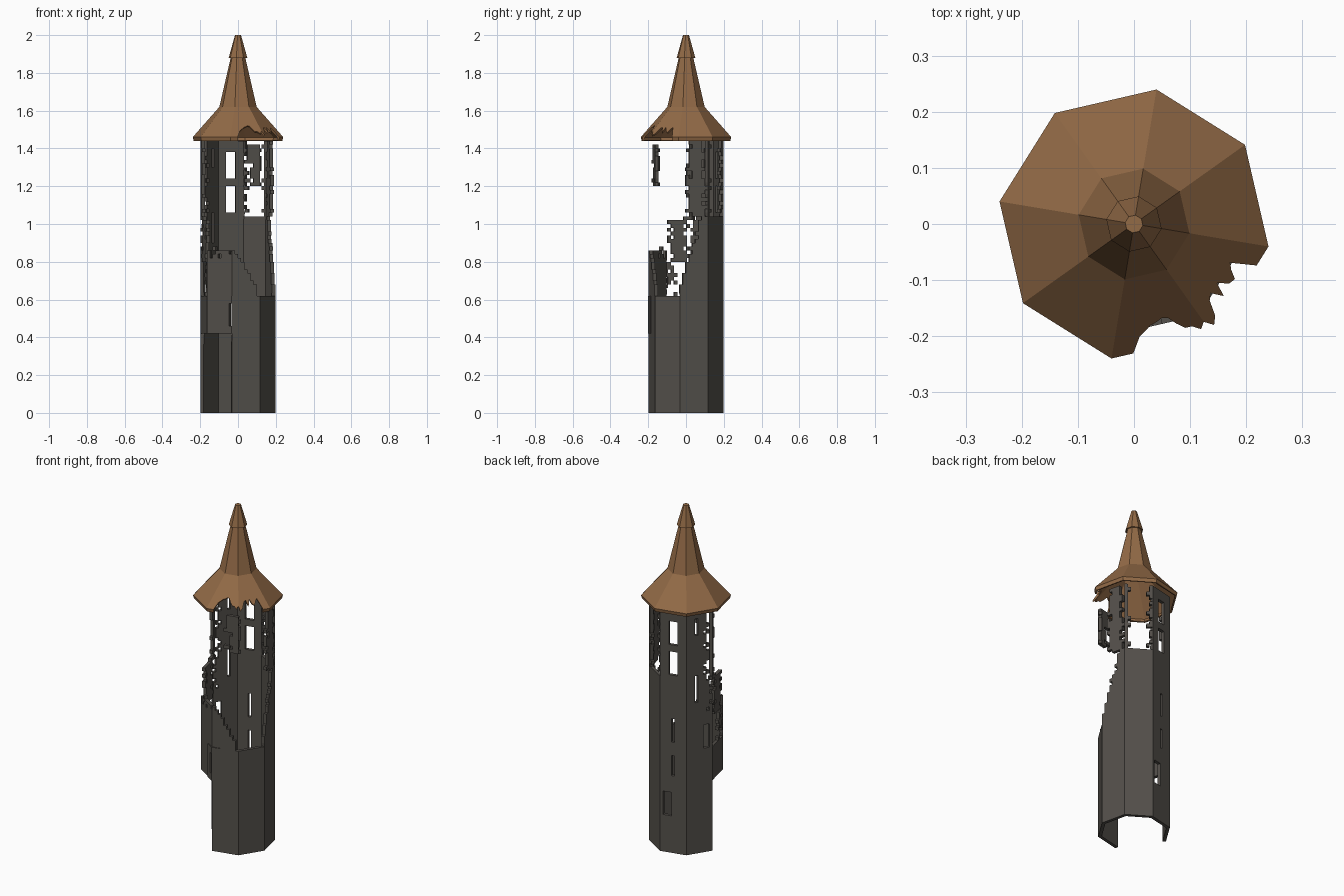
import bpy, bmesh, math, random
from mathutils import Vector

if "Cube" in bpy.data.objects:
    bpy.data.objects.remove(bpy.data.objects["Cube"])

random.seed(4)
START = math.radians(-9.5)      # angle of the first corner of the octagon
COLS = 9                        # wall cells across each of the eight sides
LEVELS = [0, .22, .36, .42, .46, .58] + [.62 + .02 * i for i in range(42)]


def material(name, rgb):
    m = bpy.data.materials.new(name)
    m.diffuse_color = (*rgb, 1)
    m.use_nodes = True
    m.node_tree.nodes["Principled BSDF"].inputs["Base Color"].default_value = m.diffuse_color
    return m


STONE = material("dark_stone", (.088, .080, .070))
TILE = material("brown_tile", (.29, .145, .062))


def around(side, u, r, z):
    """Point on an octagon: side number, fraction along that side, corner radius, height."""
    a, b = START + side * math.pi / 4, START + (side + 1) * math.pi / 4
    p = Vector((math.cos(a), math.sin(a), 0)).lerp(Vector((math.cos(b), math.sin(b), 0)), u) * r
    p.z = z
    return p


def finish(name, bm, mat, thickness):
    bmesh.ops.delete(bm, geom=[v for v in bm.verts if not v.link_faces], context='VERTS')
    me = bpy.data.meshes.new(name)
    bm.to_mesh(me)
    bm.free()
    me.materials.append(mat)
    ob = bpy.data.objects.new(name, me)
    bpy.context.collection.objects.link(ob)
    s = ob.modifiers.new("thickness", 'SOLIDIFY')
    s.thickness, s.offset, s.use_even_offset = thickness, -1, True
    return ob


def ring_grid(name, r, keep, thickness):
    """Octagonal wall made of cells; keep(side, column, u, z) decides which remain."""
    bm = bmesh.new()
    n = 8 * COLS
    rows = [[bm.verts.new(around(c // COLS, c % COLS / COLS, r, z)) for c in range(n)] for z in LEVELS]
    for j in range(len(LEVELS) - 1):
        z = (LEVELS[j] + LEVELS[j + 1]) / 2
        for c in range(n):
            if keep(c // COLS, c % COLS, (c % COLS + .5) / COLS, z):
                d = (c + 1) % n
                bm.faces.new((rows[j][c], rows[j][d], rows[j + 1][d], rows[j + 1][c]))
    return finish(name, bm, STONE, thickness)


# Openings: side, first column, last column, bottom, top
OPENINGS = [
    (2, 1, 3, .22, .36), (2, 4, 4, .46, .58), (2, 4, 4, .66, .80),
    (2, 3, 5, 1.06, 1.20), (2, 3, 5, 1.24, 1.38),
    (3, 3, 3, .90, 1.06), (3, 3, 3, 1.30, 1.40), (3, 6, 7, .62, .76),
    (5, 8, 8, .46, .58),
]


def wall(side, col, u, z):
    n = random.uniform(-1, 1)
    if any(s == side and a <= col <= b and lo < z < hi for s, a, b, lo, hi in OPENINGS):
        return False
    if side in (4, 5) and z < .42:          # open foot of the tower
        return False
    if z < .62:
        return True
    if side == 0:                           # rising ruin edge and a ragged strip
        if z < 1.04:
            return z < .66 + .46 * u + .05 * n
        return .33 + .14 * n < u < .85 + .12 * n
    if side == 1:
        return z < 1.05 or u < .13 + .08 * n or u > .9 + .1 * n
    if side == 2:
        return True
    if side == 3:
        return z < .84 or u < (.95 if z < 1.04 else .80) + .14 * n
    if side == 4:                           # mostly crumbled
        if z < .80:
            return u > .55 and n > .1
        if z < 1.02:
            return .22 + .15 * n < u < .80 + .15 * n
        return u < .16 + .14 * n
    if side == 5:
        return z < .85 + .035 * n
    if side == 6:                           # falling ruin edge and a hanging fragment
        if z < 1.1:
            return z < .86 - .24 * u ** 1.3 + .02 * n
        return 1.2 < z < 1.42 and u > .62 + .22 * n
    return 1.2 < z < 1.4 and u < .1 and n > -.4


ring_grid("tower_wall", .2, wall, .0185)


# Thin raised surround wrapped round the corner, with the slit left open
def surround(side, col, u, z):
    if not .42 < z < .62 or (side == 5 and col == 8 and .46 < z < .58):
        return False
    return (side == 5 and col >= 6) or (side == 6 and col <= 2)


ring_grid("slit_surround", .2045, surround, .005)


# Roof: eaves band, flared skirt with a broken edge, steep spire
def roof():
    step = 14
    n = 8 * step
    bm = bmesh.new()

    def broken(c):
        s = c / step
        return 6.28 < s < 7.78

    depth = {c: random.uniform(.10, .40) - (.12 if abs(c / step - 7) < .12 else 0)
             for c in range(n) if broken(c)}
    rows = []
    for r, z in ((.238, 1.44), (.243, 1.46), (.10, 1.62), (.038, 1.885)):
        row = []
        for c in range(n):
            rr, zz = r, z
            if z == 1.46 and c in depth:
                rr, zz = r + (.10 - r) * depth[c], z + .16 * depth[c]
            row.append(bm.verts.new(around(c // step, c % step / step, rr, zz)))
        rows.append(row)
    for j in range(3):
        for c in range(n):
            d = (c + 1) % n
            if j == 0 and (c in depth or d in depth):
                continue
            bm.faces.new((rows[j][c], rows[j][d], rows[j + 1][d], rows[j + 1][c]))
    finish("roof", bm, TILE, .01)


roof()

# Cap on the tip of the spire
bm = bmesh.new()
low, high = [[bm.verts.new(around(k, 0, r, z)) for k in range(8)] for r, z in ((.05, 1.88), (.016, 2.0))]
for k in range(8):
    m = (k + 1) % 8
    bm.faces.new((low[k], low[m], high[m], high[k]))
bm.faces.new(high)
finish("spire_cap", bm, TILE, .006)
